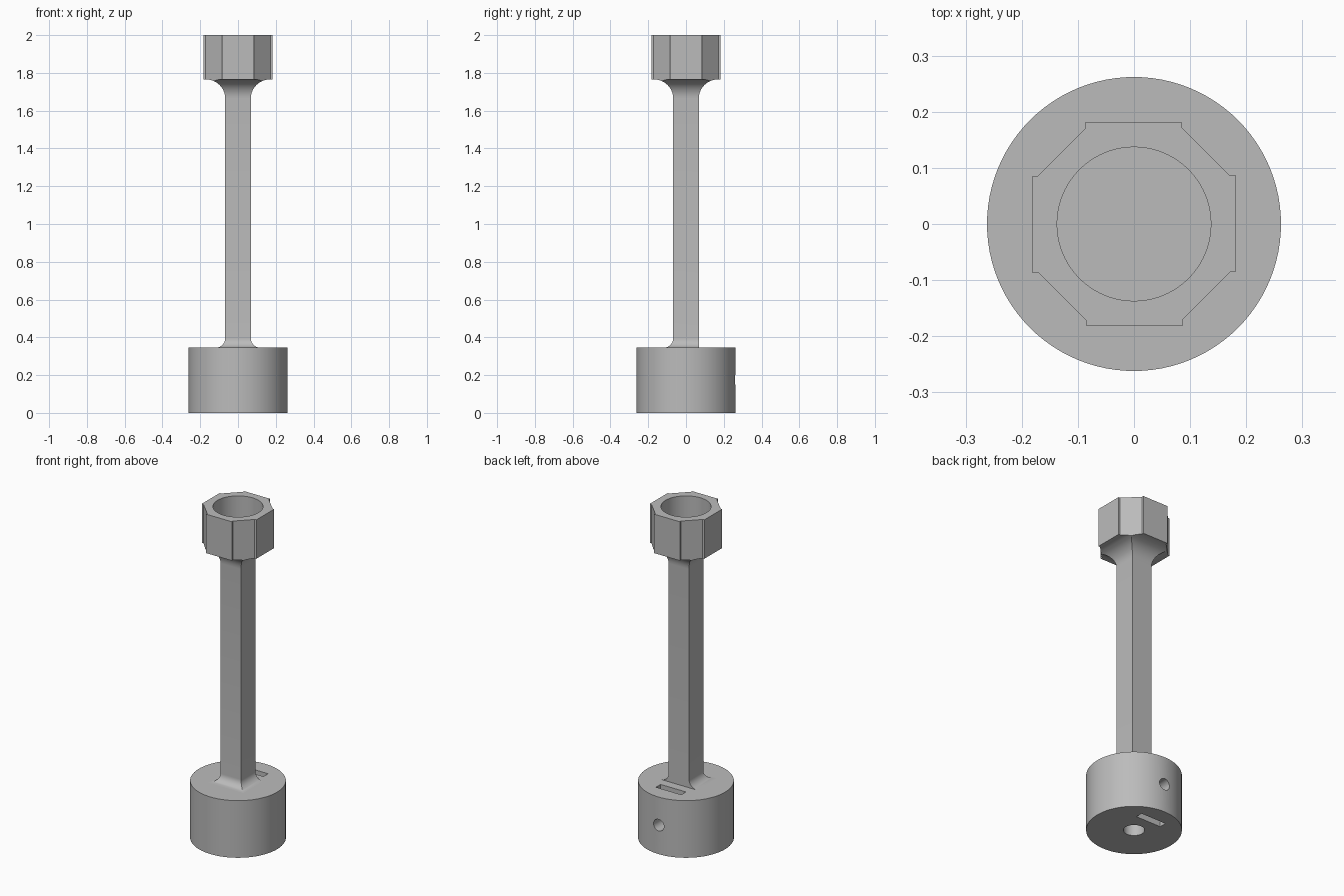
import bpy, bmesh
from math import sin, cos, pi

old = bpy.data.objects.get("Cube")
if old:
    bpy.data.objects.remove(old, do_unlink=True)

grey = bpy.data.materials.new("plain grey")
grey.use_nodes = True
colour = (0.5, 0.5, 0.5, 1)
grey.diffuse_color = colour
grey.node_tree.nodes["Principled BSDF"].inputs["Base Color"].default_value = colour

BASE_TOP, HEAD_BOTTOM, TOP = 0.345, 1.765, 2.0
BASE_R, SHAFT = 0.262, 0.068


def loft(name, rings):
    """Solid through a stack of rings with equal point counts."""
    bm = bmesh.new()
    loops = [[bm.verts.new(p) for p in ring] for ring in rings]
    n = len(loops[0])
    for a, b in zip(loops, loops[1:]):
        for i in range(n):
            j = (i + 1) % n
            bm.faces.new((a[i], a[j], b[j], b[i]))
    bm.faces.new(loops[0][::-1])
    bm.faces.new(loops[-1])
    bmesh.ops.recalc_face_normals(bm, faces=bm.faces)
    mesh = bpy.data.meshes.new(name)
    bm.to_mesh(mesh)
    bm.free()
    ob = bpy.data.objects.new(name, mesh)
    bpy.context.collection.objects.link(ob)
    mesh.materials.append(grey)
    return ob


def prism(name, outline, z0, z1):
    return loft(name, [[(x, y, z) for x, y in outline] for z in (z0, z1)])


def circle(r, n):
    return [(r * cos(2 * pi * i / n), r * sin(2 * pi * i / n)) for i in range(n)]


def rect(x0, x1, y0, y1):
    return [(x0, y0), (x1, y0), (x1, y1), (x0, y1)]


def activate(ob):
    bpy.ops.object.select_all(action="DESELECT")
    ob.select_set(True)
    bpy.context.view_layer.objects.active = ob


def combine(ob, tool, operation="DIFFERENCE"):
    activate(ob)
    mod = ob.modifiers.new("cut", "BOOLEAN")
    mod.operation, mod.solver, mod.object = operation, "EXACT", tool
    bpy.ops.object.modifier_apply(modifier=mod.name)
    bpy.data.objects.remove(tool, do_unlink=True)


# Round base with axle hole, nut slot and screw hole at the back
base = prism("base", circle(BASE_R, 96), 0, BASE_TOP)
combine(base, prism("axle_cutter", circle(0.058, 48), -0.05, 0.28))
combine(base, prism("slot_cutter", rect(-0.085, 0.085, 0.122, 0.166), -0.05, 0.4))
screw = loft("screw_cutter", [[(x, y, z + 0.175) for x, z in circle(0.035, 32)]
                              for y in (0.03, 0.3)])
combine(base, screw)

# Stepped octagonal outline: one quarter turned four times
quarter = [(0.182, -0.085), (0.182, 0.086), (0.171, 0.086), (0.086, 0.171)]
outline = []
for k in range(4):
    c, s = (1, 0, -1, 0)[k], (0, 1, 0, -1)[k]
    outline += [(c * x - s * y, s * x + c * y) for x, y in quarter]

# Socket head
head = prism("socket_head", outline, HEAD_BOTTOM, TOP)
combine(head, prism("bore_cutter", circle(0.137, 96), 1.81, TOP + 0.1))

# Square shaft: lower fillet on three sides, upper fillet on all four
STEPS, R_LOW, R_HIGH = 10, 0.05, 0.1
rings = []
for i in range(STEPS + 1):
    t = i / STEPS * pi / 2
    h = SHAFT + R_LOW * (1 - sin(t))
    z = BASE_TOP + R_LOW * (1 - cos(t))
    rings.append([(x, y, z) for x, y in rect(-h, h, -h, SHAFT)])
for i in range(STEPS, -1, -1):
    t = i / STEPS * pi / 2
    h = SHAFT + R_HIGH * (1 - sin(t))
    z = HEAD_BOTTOM - R_HIGH * (1 - cos(t))
    rings.append([(x, y, z) for x, y in rect(-h, h, -h, h)])
shaft = loft("shaft", rings)
combine(shaft, prism("clip_cutter", outline, 0.2, TOP), "INTERSECT")

for ob in (base, shaft, head):
    activate(ob)
    bpy.ops.object.shade_smooth_by_angle()
